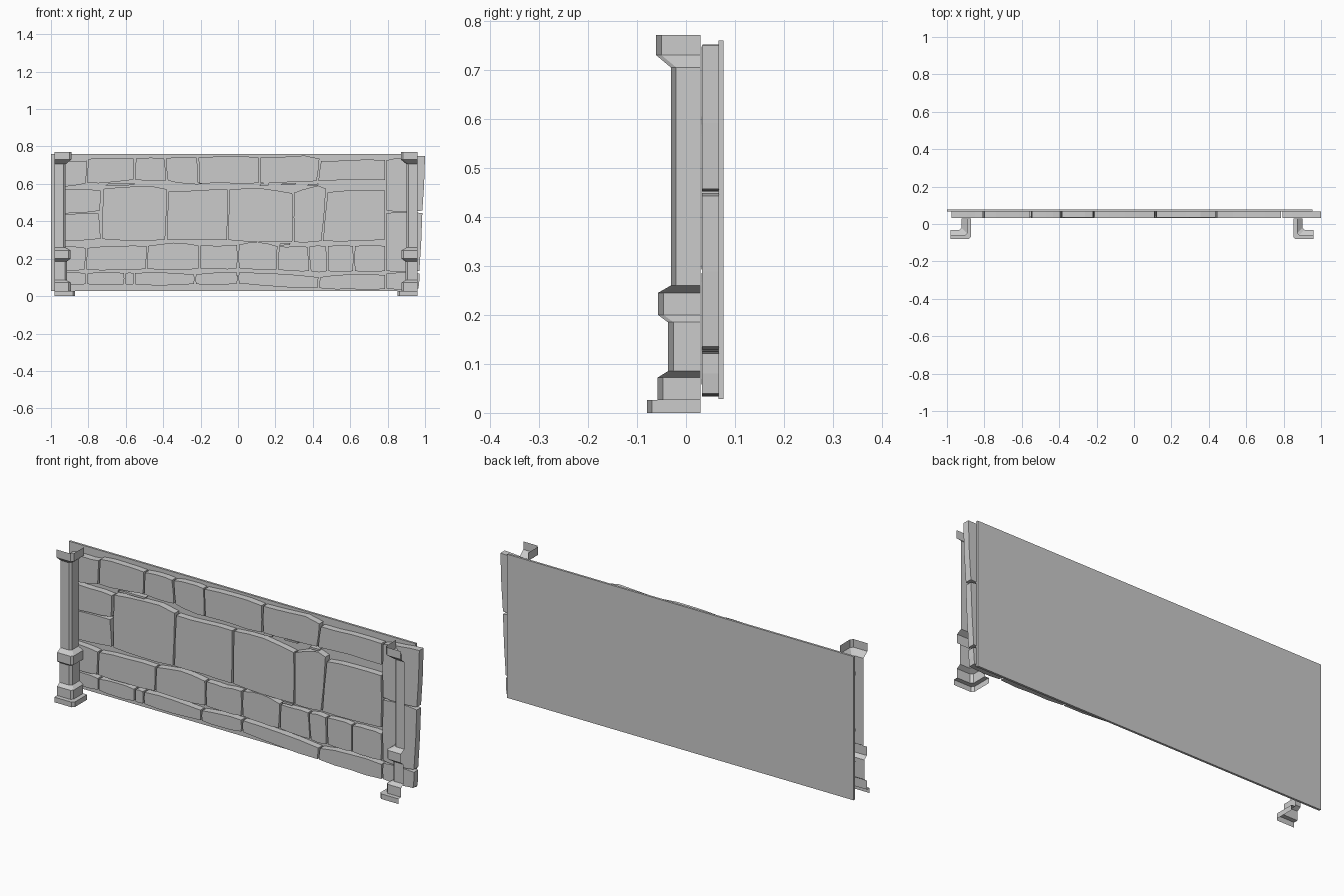
import bpy, bmesh, random

random.seed(4)
FRONT, BACK = 0.031, 0.067     # depth range of the stones


def make_object(name, bm):
    bmesh.ops.recalc_face_normals(bm, faces=bm.faces)
    me = bpy.data.meshes.new(name)
    bm.to_mesh(me)
    bm.free()
    ob = bpy.data.objects.new(name, me)
    bpy.context.collection.objects.link(ob)
    return ob


def height(line, x):
    """Linear interpolation along a polyline of (x, z)."""
    if x <= line[0][0]:
        return line[0][1]
    for (xa, za), (xb, zb) in zip(line, line[1:]):
        if x <= xb:
            return za + (zb - za) * (x - xa) / (xb - xa)
    return line[-1][1]


def add_stone(bm, outline, y):
    front = [bm.verts.new((x, y, z)) for x, z in outline]
    back = [bm.verts.new((x, BACK, z)) for x, z in outline]
    n = len(outline)
    bm.faces.new(front)
    bm.faces.new(back[::-1])
    for i in range(n):
        j = (i + 1) % n
        bm.faces.new((front[i], back[i], back[j], front[j]))


def build_course(name, joints, lo, hi, gap=0.005):
    """One row of stones between two wavy lines, split at (bottom x, top x) joints."""
    bm = bmesh.new()
    for (b0, t0), (b1, t1) in zip(joints, joints[1:]):
        steps = 4 if t1 - t0 > 0.12 else 2
        bottom, top = [], []
        for i in range(steps + 1):
            f = i / steps
            xb = b0 + gap + (b1 - b0 - 2 * gap) * f
            xt = t0 + gap + (t1 - t0 - 2 * gap) * f
            worn = 0.005 if i in (0, steps) else random.uniform(-0.001, 0.002)
            bottom.append((xb, height(lo, xb) + worn))
            top.append((xt, height(hi, xt) - worn))
        # slightly bowed upright sides
        zm = (bottom[0][1] + top[0][1]) / 2
        left = ((b0 + t0) / 2 + gap - 0.002, zm)
        right = ((b1 + t1) / 2 - gap + 0.002, zm)
        add_stone(bm, bottom + [right] + top[::-1] + [left], FRONT + random.uniform(0, 0.003))
    return make_object(name, bm)


# Backing slab behind the stones
bm = bmesh.new()
bmesh.ops.create_cube(bm, size=1)
for v in bm.verts:
    v.co = (-1.0 if v.co.x < 0 else 0.955,
            0.066 if v.co.y < 0 else 0.077,
            0.028 if v.co.z < 0 else 0.76)
make_object("backing_panel", bm)

# Stone courses, top to bottom
build_course("top_course",
             [(-0.98, -0.98), (-0.81, -0.805), (-0.555, -0.55), (-0.38, -0.39),
              (-0.21, -0.215), (0.115, 0.115), (0.425, 0.44), (0.79, 0.79)],
             [(-0.98, 0.58), (-0.8, 0.60), (-0.55, 0.618), (-0.39, 0.615), (-0.22, 0.595),
              (-0.1, 0.605), (0.05, 0.597), (0.3, 0.61), (0.44, 0.61), (0.6, 0.625), (0.79, 0.615)],
             [(-0.98, 0.72), (-0.82, 0.72), (-0.8, 0.738), (-0.4, 0.74), (-0.2, 0.745), (0.0, 0.75),
              (0.2, 0.742), (0.42, 0.757), (0.45, 0.722), (0.62, 0.728), (0.79, 0.733)])

build_course("large_middle_course",
             [(-0.73, -0.725), (-0.385, -0.375), (-0.055, -0.05), (0.295, 0.295),
              (0.45, 0.475), (0.79, 0.79)],
             [(-0.73, 0.30), (-0.45, 0.295), (-0.2, 0.303), (0, 0.292), (0.3, 0.285),
              (0.5, 0.292), (0.79, 0.297)],
             [(-0.73, 0.578), (-0.4, 0.592), (-0.36, 0.56), (-0.1, 0.572), (0.1, 0.58),
              (0.29, 0.555), (0.46, 0.60), (0.48, 0.56), (0.79, 0.57)])

build_course("left_upper_block", [(-0.98, -0.98), (-0.735, -0.73)],
             [(-0.98, 0.44), (-0.73, 0.452)], [(-0.98, 0.57), (-0.73, 0.57)])
build_course("left_lower_block", [(-0.98, -0.98), (-0.73, -0.74)],
             [(-0.98, 0.29), (-0.73, 0.302)], [(-0.98, 0.435), (-0.73, 0.447)])

build_course("small_lower_course",
             [(-0.98, -0.98), (-0.815, -0.81), (-0.49, -0.485), (-0.205, -0.205), (0, 0),
              (0.21, 0.215), (0.385, 0.375), (0.48, 0.475), (0.62, 0.62), (0.79, 0.79)],
             [(-0.98, 0.135), (-0.5, 0.14), (-0.2, 0.142), (0.05, 0.145), (0.4, 0.128), (0.79, 0.13)],
             [(-0.98, 0.27), (-0.82, 0.262), (-0.5, 0.272), (-0.35, 0.285), (-0.1, 0.268),
              (0.1, 0.29), (0.25, 0.265), (0.5, 0.272), (0.79, 0.272)])

build_course("bottom_course",
             [(-0.98, -0.98), (-0.81, -0.81), (-0.605, -0.605), (-0.555, -0.555),
              (-0.23, -0.23), (0, 0), (0.43, 0.435), (0.79, 0.79)],
             [(-0.98, 0.06), (-0.4, 0.058), (-0.2, 0.06), (0, 0.064), (0.2, 0.052),
              (0.42, 0.038), (0.79, 0.033)],
             [(-0.98, 0.126), (-0.5, 0.128), (-0.2, 0.12), (0, 0.132), (0.2, 0.12),
              (0.42, 0.105), (0.6, 0.118), (0.79, 0.117)])

# Leaning end column on the right
splits = [0.033, 0.128, 0.45, 0.745]
for i, (za, zb) in enumerate(zip(splits, splits[1:])):
    xa, xb = [0.965 + 0.035 * (z - 0.033) / 0.712 + 0.005 for z in (za, zb)]
    rise = 0.012 if i == 2 else 0
    build_course("right_end_block", [(0.79, 0.79), (xa, min(xb, 1.005))],
                 [(0.79, za + 0.002), (1, za + 0.002)],
                 [(0.79, zb - 0.002 - rise), (1, zb - 0.002 + rise)])

# Small chips wedged in the joints
bm = bmesh.new()
for x, z, w, h in [(-0.63, 0.597, 0.08, 0.012), (-0.21, 0.603, 0.02, 0.012), (0.14, 0.597, 0.025, 0.016),
                   (0.27, 0.60, 0.04, 0.01), (0.25, 0.277, 0.03, 0.012), (-0.02, 0.105, 0.02, 0.012),
                   (0.4, 0.595, 0.03, 0.012)]:
    add_stone(bm, [(x - w, z - h / 2), (x + w * 0.9, z - h / 3), (x + w, z + h / 2), (x - w * 0.8, z + h / 3)], 0.04)
make_object("joint_chips", bm)

# Moulded half-posts: (z, front y), open at the outer side
PROFILE = [(0, -0.08), (0.026, -0.08), (0.026, -0.058), (0.072, -0.058), (0.085, -0.037),
           (0.185, -0.037), (0.2, -0.057), (0.245, -0.057), (0.26, -0.031),
           (0.705, -0.031), (0.73, -0.061), (0.771, -0.061)]
for name, mirror in (("left_post", False), ("right_post", True)):
    bm = bmesh.new()
    rings = []
    for z, y in PROFILE:
        inner, c = -0.952 - y, 0.011
        plan = [(-0.98, y), (inner - c, y), (inner, y + c), (inner, 0.03)]
        rings.append([bm.verts.new((-0.02 - px if mirror else px, py, z)) for px, py in plan])
    for a, b in zip(rings, rings[1:]):
        for i in range(3):
            quad = (a[i], a[i + 1], b[i + 1], b[i])
            bm.faces.new(quad[::-1] if mirror else quad)
    make_object(name, bm)
